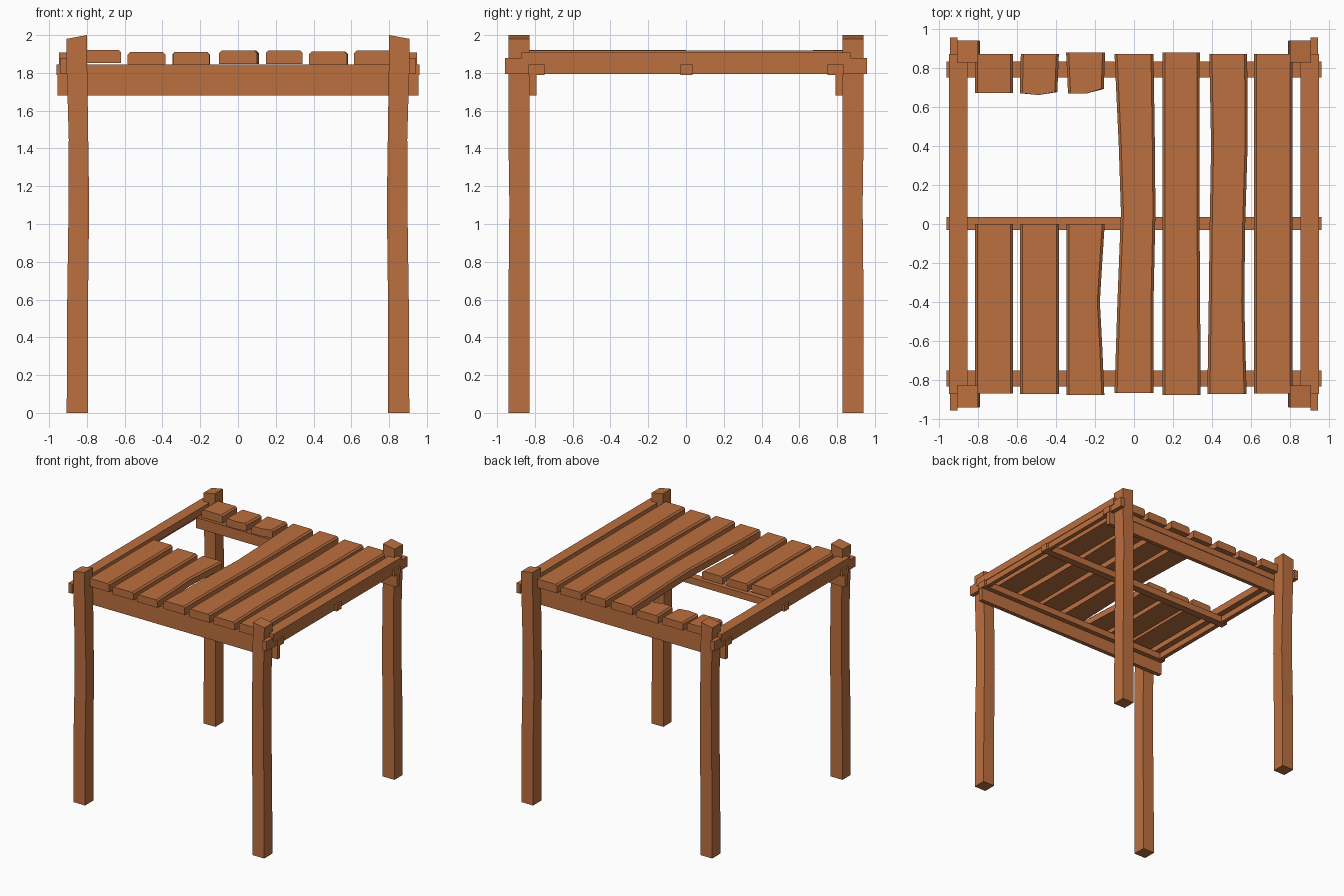
import bpy

if "Cube" in bpy.data.objects:
    bpy.data.objects.remove(bpy.data.objects["Cube"])

wood = bpy.data.materials.new("orange_wood")
wood.diffuse_color = (0.5, 0.16, 0.05, 1)
wood.use_nodes = True
wood.node_tree.nodes["Principled BSDF"].inputs["Base Color"].default_value = wood.diffuse_color


def loft(name, rings):
    """Closed solid through equal-sized cross-section rings."""
    n = len(rings[0])
    verts = [p for r in rings for p in r]
    faces = [list(range(n))[::-1], [(len(rings) - 1) * n + i for i in range(n)]]
    for k in range(len(rings) - 1):
        for i in range(n):
            j = (i + 1) % n
            faces.append([k * n + i, k * n + j, (k + 1) * n + j, (k + 1) * n + i])
    me = bpy.data.meshes.new(name)
    me.from_pydata(verts, [], faces)
    ob = bpy.data.objects.new(name, me)
    bpy.context.collection.objects.link(ob)
    me.materials.append(wood)
    # consistent outward normals
    import bmesh
    bm = bmesh.new()
    bm.from_mesh(me)
    bmesh.ops.recalc_face_normals(bm, faces=bm.faces)
    bm.to_mesh(me)
    bm.free()
    return ob


def box(name, x0, x1, y0, y1, z0, z1):
    return loft(name, [[(x0, y0, z), (x1, y0, z), (x1, y1, z), (x0, y1, z)]
                       for z in (z0, z1)])


def post(name, sx, sy):
    """Slightly warped square post with a sloping cut top."""
    rings = []
    for z, inner, outer, drop in [(0, .795, .907, 0), (.6, .794, .904, 0),
                                  (1.1, .788, .897, 0), (1.45, .793, .896, 0),
                                  (1.8, .798, .906, 0), (2.0, .8, .908, .02)]:
        y0, y1 = .828, (.94 if z != 1.1 else .935)
        rings.append([(sx * inner, sy * y0, z), (sx * outer, sy * y0, z - drop),
                      (sx * outer, sy * y1, z - drop), (sx * inner, sy * y1, z)])
    loft(name, rings)


def plank(name, stations, z0, z1, skew=0):
    """Plank along y from (y, left, right) stations, top edges chamfered.
    skew slants the first station for a broken end."""
    rings = []
    c = .013
    for k, (y, a, b) in enumerate(stations):
        s = skew if k == 0 else 0
        m = (a + b) / 2
        e = -.012 if s else 0
        rings.append([(a, y - s, z0), (m, y + e, z0), (b, y + s, z0),
                      (b, y + s, z1 - c), (b - c, y + s, z1), (m, y + e, z1),
                      (a + c, y - s, z1), (a, y - s, z1 - c)])
    loft(name, rings)


# Corner posts
for sx, side in ((-1, "left"), (1, "right")):
    for sy, end in ((-1, "front"), (1, "back")):
        post(f"{end}_{side}_post", sx, sy)

# Cross beams inside the posts, each with a batten on top
for s, end in ((-1, "front"), (1, "back")):
    box(end + "_beam", -.955, .955, *sorted((s * .792, s * .828)), 1.68, 1.82)
    box(end + "_batten", -.96, .96, *sorted((s * .75, s * .833)), 1.79, 1.845)
box("middle_batten", -.96, .96, -.03, .035, 1.788, 1.845)

# Side rails outside the posts, each with a capping batten
for s, side in ((-1, "left"), (1, "right")):
    box(side + "_rail", *sorted((s * .905, s * .942)), -.957, .957, 1.795, 1.878)
    box(side + "_rail_cap", *sorted((s * .853, s * .947)), -.87, .87, 1.845, 1.908)

# Three broken planks: front halves and short back stubs
plank("broken_plank_1", [(-.868, -.815, -.62), (0, -.815, -.62)], 1.853, 1.922)
plank("broken_plank_2", [(-.87, -.585, -.385), (0, -.585, -.385)], 1.845, 1.91)
plank("broken_plank_3", [(-.876, -.345, -.152), (-.62, -.345, -.163),
                         (-.4, -.345, -.175), (-.2, -.345, -.163),
                         (0, -.345, -.15)], 1.845, 1.91)
plank("plank_stub_1", [(.672, -.815, -.62), (.872, -.815, -.62)], 1.853, 1.922)
plank("plank_stub_2", [(.673, -.585, -.393), (.872, -.58, -.385)], 1.845, 1.91, .003)
plank("plank_stub_3", [(.68, -.338, -.155), (.88, -.348, -.148)], 1.845, 1.91, .012)

# Four full-length planks
plank("plank_4", [(-.866, -.1, .1), (-.4, -.085, .1), (.06, -.067, .11),
                  (.4, -.078, .107), (.872, -.1, .1)], 1.848, 1.918)
plank("plank_5", [(-.876, .147, .342), (0, .147, .336), (.88, .147, .337)],
      1.848, 1.918)
plank("plank_6", [(-.87, .376, .577), (-.4, .383, .565), (0, .388, .57),
                  (.4, .395, .582), (.872, .386, .58)], 1.845, 1.912)
plank("plank_7", [(-.868, .615, .812), (.872, .615, .812)], 1.845, 1.918)
